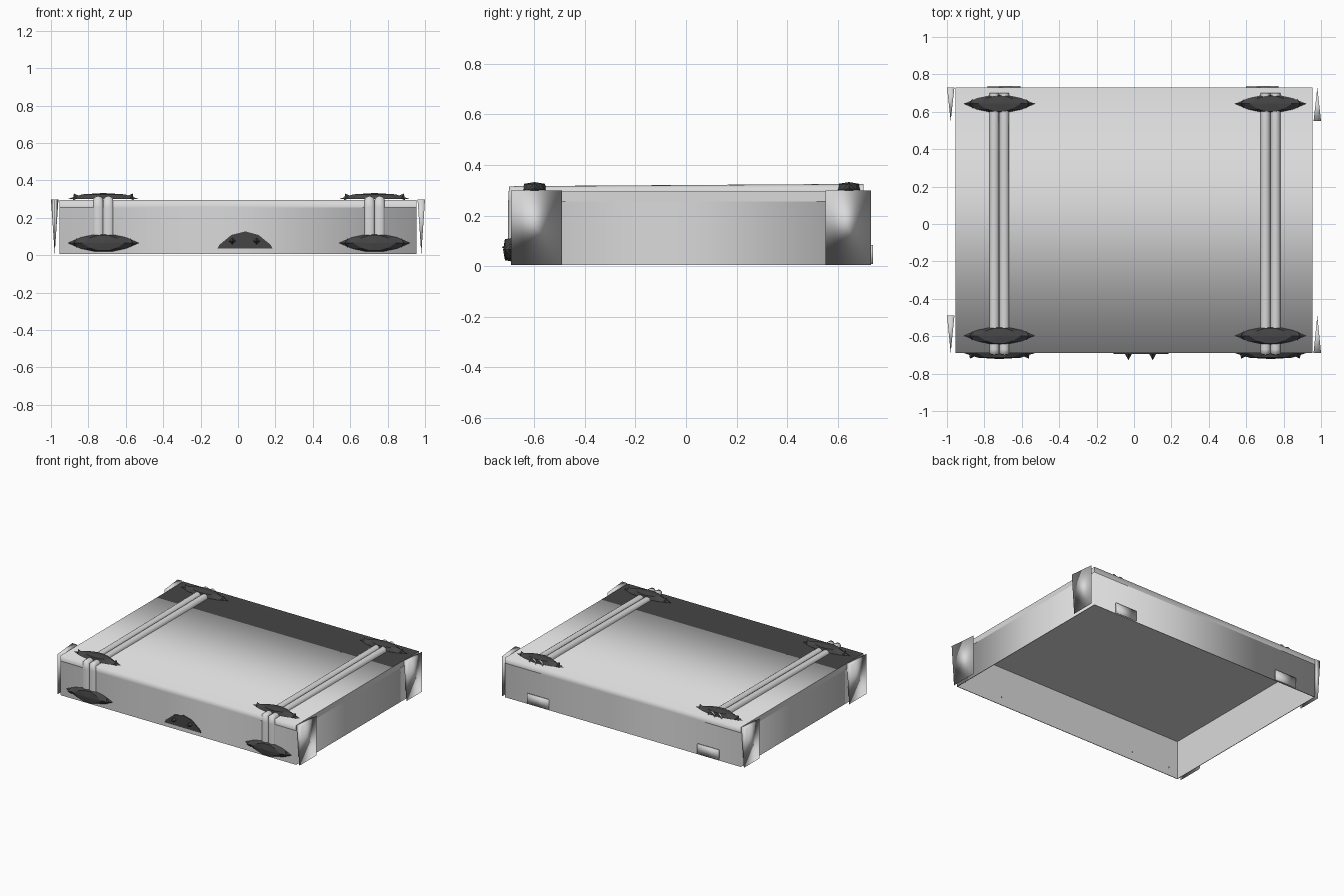
import bpy, bmesh, math
from mathutils import Matrix, Vector

if "Cube" in bpy.data.objects:
    bpy.data.objects.remove(bpy.data.objects["Cube"])


def material(name, value):
    m = bpy.data.materials.new(name)
    m.use_nodes = True
    colour = (value, value, value, 1)
    m.diffuse_color = colour
    m.node_tree.nodes["Principled BSDF"].inputs["Base Color"].default_value = colour
    return m


LIGHT = material("light grey", 0.7)
DARK = material("dark iron", 0.06)


def finish(name, bm, mat, smooth=False, fix_normals=True):
    if fix_normals:
        bmesh.ops.recalc_face_normals(bm, faces=bm.faces)
    for f in bm.faces:
        f.smooth = smooth
    me = bpy.data.meshes.new(name)
    bm.to_mesh(me)
    bm.free()
    me.materials.append(mat)
    ob = bpy.data.objects.new(name, me)
    bpy.context.collection.objects.link(ob)


def bridge(bm, a, b):
    n = len(a)
    for i in range(n):
        j = (i + 1) % n
        bm.faces.new((a[i], a[j], b[j], b[i]))


def ring(bm, points, z):
    return [bm.verts.new((x, y, z)) for x, y in points]


X, FRONT, BACK = 0.955, -0.69, 0.73
BOTTOM, SEAM, TOP = 0.005, 0.255, 0.295


def rectangle(inset):
    x, y0, y1 = X - inset, FRONT + inset, BACK - inset
    return (-x, y0), (x, y0), (x, y1), (-x, y1)


# Side walls of the lid
bm = bmesh.new()
bridge(bm, ring(bm, rectangle(0), BOTTOM), ring(bm, rectangle(0), SEAM))
finish("side_walls", bm, LIGHT, smooth=True, fix_normals=False)

# Top panel wrapping over the front and back edges
bm = bmesh.new()
profile = ((FRONT, SEAM), (FRONT, TOP), (BACK, TOP), (BACK, SEAM))
right, left = [[bm.verts.new((x, y, z)) for y, z in profile] for x in (-X, X)]
for i in range(3):
    bm.faces.new((right[i], left[i], left[i + 1], right[i + 1]))
finish("top_panel", bm, LIGHT, smooth=True, fix_normals=False)

# Flat ends closing the top panel
for x, word in ((-X, "right"), (X, "left")):
    bm = bmesh.new()
    end = [bm.verts.new((x, y, z)) for y, z in profile]
    bm.faces.new(end if x < 0 else end[::-1])
    finish(f"{word}_panel_end", bm, LIGHT, fix_normals=False)

# Lining of the hollow underside, with a thin rim
bm = bmesh.new()
rim = ring(bm, rectangle(0), BOTTOM)
inner = ring(bm, rectangle(0.004), BOTTOM)
ceiling = ring(bm, rectangle(0.004), TOP - 0.006)
bridge(bm, inner, rim)
bridge(bm, ceiling, inner)
bm.faces.new(ceiling[::-1])
finish("inner_lining", bm, LIGHT, fix_normals=False)


# Wedge-shaped guards on the side corners
def corner_guard(name, side, wide_y, thin_y):
    bm = bmesh.new()
    mid = side * 0.98
    a, b, c, d, e = [bm.verts.new(p) for p in (
        (side * 0.96, wide_y, 0.298), (side * 1.0, wide_y, 0.298),
        (mid, thin_y, 0.298), (mid, thin_y, 0.005), (mid, wide_y, 0.005))]
    for face in ((a, b, c), (a, c, d), (a, d, e), (b, d, c), (b, e, d), (a, e, b)):
        bm.faces.new(face)
    finish(name, bm, LIGHT, smooth=True)


for side, word in ((-1, "right"), (1, "left")):
    for end, lo, hi in (("front", FRONT, -0.49), ("back", 0.55, BACK)):
        wide, thin = (hi, lo) if side < 0 else (lo, hi)
        corner_guard(f"{end}_{word}_guard", side, wide, thin)


# Half-round strap over the top and down the front: (y, z, rise in y, rise in z)
def strap(name, x, half_width):
    bm = bmesh.new()
    stations = ((0.70, TOP, 0, 0.03), (-0.67, TOP, 0, 0.021), (FRONT, TOP, -0.009, 0.019),
                (FRONT, SEAM, -0.012, 0), (FRONT, 0.06, -0.012, 0))
    steps = 8
    rows = []
    for y, z, ry, rz in stations:
        row = []
        for k in range(steps + 1):
            a = math.pi * k / steps
            s = math.sin(a)
            row.append(bm.verts.new((x + half_width * math.cos(a), y + ry * s, z + rz * s)))
        rows.append(row)
    for r0, r1 in zip(rows, rows[1:]):
        for k in range(steps):
            bm.faces.new((r0[k], r0[k + 1], r1[k + 1], r1[k]))
    finish(name, bm, LIGHT, smooth=True, fix_normals=False)


# Pointed iron clasp, built lying flat with its face towards +z
def spike(bm, x, y, z, radius, height, tilt=0):
    turn = Matrix.Translation((x, y, z)) @ Matrix.Rotation(tilt, 4, "Y")
    bmesh.ops.create_cone(bm, cap_ends=True, segments=4, radius1=radius, radius2=0,
                          depth=height, matrix=turn)


def clasp(name, matrix):
    bm = bmesh.new()
    outline = ((-0.19, 0), (-0.12, -0.03), (-0.045, -0.046), (0.045, -0.046), (0.12, -0.03),
               (0.19, 0), (0.12, 0.03), (0.045, 0.046), (-0.045, 0.046), (-0.12, 0.03))
    base = ring(bm, outline, 0)
    raised = ring(bm, [(x * 0.6, y * 0.9) for x, y in outline], 0.025)
    bridge(bm, base, raised)
    hub = bm.verts.new((0, 0, 0.032))
    for i in range(len(raised)):
        bm.faces.new((raised[i], raised[(i + 1) % len(raised)], hub))
    bm.faces.new(base[::-1])
    for s in (-1, 1):
        spike(bm, s * 0.15, 0, 0.016, 0.024, 0.03, s * 0.5)
    bm.transform(matrix)
    finish(name, bm, DARK)


upright = Matrix.Rotation(math.radians(90), 4, "X")
for x, word in ((-0.72, "right"), (0.73, "left")):
    for n, off in enumerate((-0.027, 0.027)):
        strap(f"{word}_strap_{n + 1}", x + off, 0.026)
    for end, y in (("front", -0.598), ("back", 0.643)):
        clasp(f"{word}_{end}_top_clasp", Matrix.Translation((x, y, 0.3)))
    clasp(f"{word}_front_clasp", Matrix.Translation((x, FRONT, 0.065)) @ upright)

# Half-round lock plate with two studs at the front
bm = bmesh.new()
outline = ((-0.11, 0.035), (0.185, 0.035), (0.175, 0.055), (0.11, 0.108), (0.04, 0.127),
           (-0.035, 0.108), (-0.1, 0.055))
back = ring(bm, outline, -FRONT)
face = ring(bm, outline, -FRONT + 0.006)
bridge(bm, back, face)
bm.faces.new(face)
bm.faces.new(back[::-1])
for x in (-0.03, 0.1):
    spike(bm, x, 0.075, -FRONT + 0.02, 0.02, 0.036)
bm.transform(upright)
finish("lock_plate", bm, DARK)

# Small hinge plates on the back
for x, word in ((-0.695, "right"), (0.685, "left")):
    bm = bmesh.new()
    bmesh.ops.create_cube(bm, size=1, matrix=Matrix.Translation((x, BACK + 0.004, 0.047))
                          @ Matrix.Diagonal(Vector((0.175, 0.007, 0.075, 1))))
    finish(f"{word}_hinge_plate", bm, LIGHT, smooth=True)
